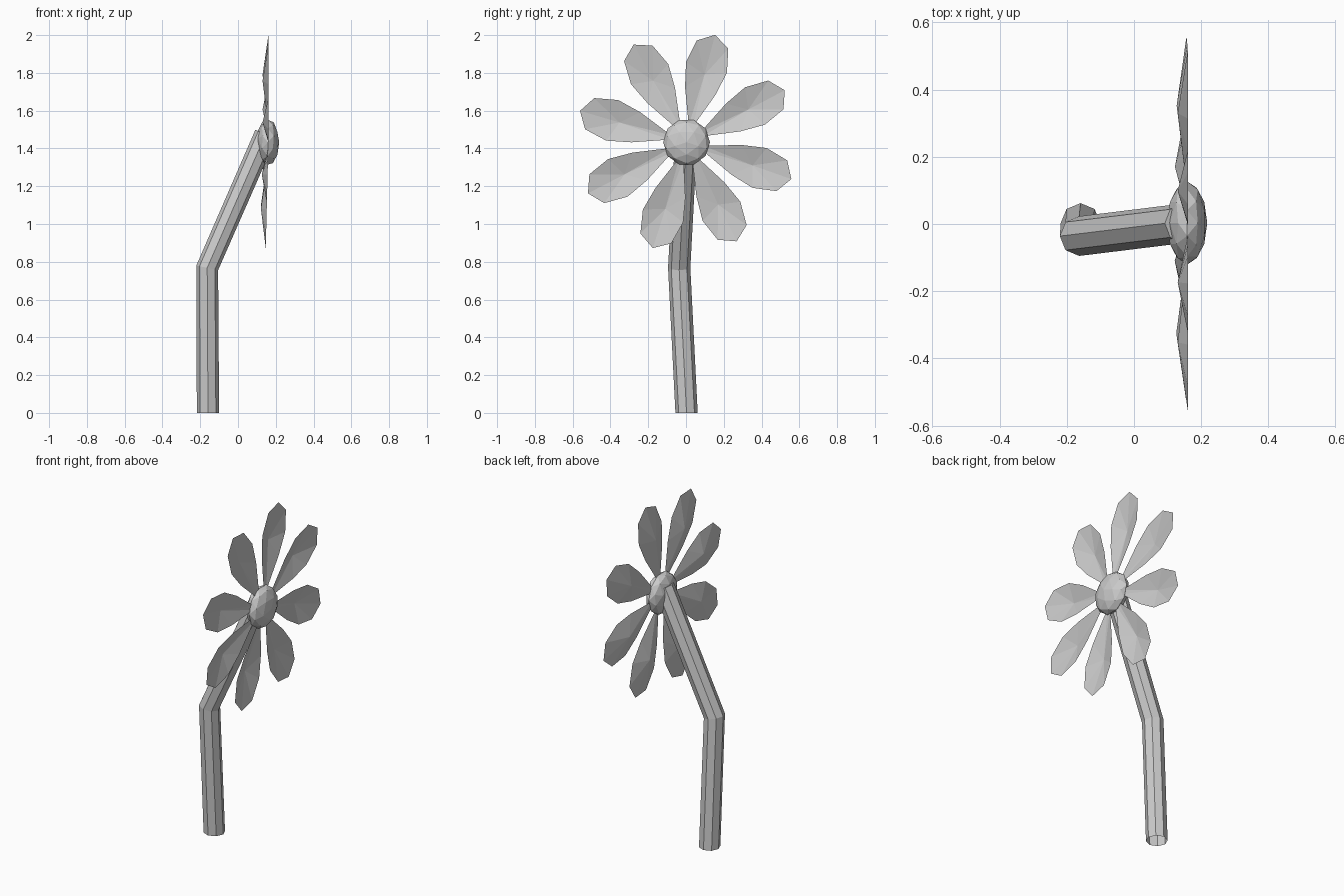
import bpy
from math import sin, cos, radians, pi
from mathutils import Matrix

if "Cube" in bpy.data.objects:
    bpy.data.objects.remove(bpy.data.objects["Cube"])

HUB = (0.158, 0.003, 1.433)


def make(name, verts, faces):
    mesh = bpy.data.meshes.new(name)
    mesh.from_pydata(verts, [], faces)
    obj = bpy.data.objects.new(name, mesh)
    bpy.context.collection.objects.link(obj)
    return obj


# Stem: octagonal tube, open at the ground, bent halfway (centre, tilt)
SIDES, R = 8, 0.059
rings = [((-0.159, 0.003, 0), 0), ((-0.163, -0.036, 0.768), 12), ((0.146, 0.002, 1.475), 23.5)]
verts = []
for (x, y, z), tilt in rings:
    a = radians(tilt)
    for k in range(SIDES):
        t = 2 * pi * k / SIDES
        verts.append((x + R * cos(t) * cos(a), y + R * sin(t), z - R * cos(t) * sin(a)))
faces = [(i * SIDES + k, i * SIDES + (k + 1) % SIDES,
          (i + 1) * SIDES + (k + 1) % SIDES, (i + 1) * SIDES + k)
         for i in range(len(rings) - 1) for k in range(SIDES)]
faces.append(tuple(range(2 * SIDES, 3 * SIDES)))
make("stem", verts, faces)

# Flower centre: flattened faceted ball facing +x
bpy.ops.mesh.primitive_ico_sphere_add(subdivisions=2, radius=1)
hub = bpy.context.object
hub.name = "flower_centre"
hub.data.transform(Matrix.Translation(HUB) @ Matrix.Diagonal((0.06, 0.124, 0.124, 1))
                   @ Matrix.Rotation(pi / 2, 4, 'Y'))

# Petals: cupped sheets, outline as (distance from centre, half width)
half = [(0.09, 0.012), (0.28, 0.083), (0.41, 0.112), (0.535, 0.086)]
outline = half + [(0.588, 0)] + [(r, -w) for r, w in reversed(half)]
angles = [14.9, 62.1, 109.4, 153.2, 197.7, 242.6, 286.4, 331.5]  # clockwise from up
for n, deg in enumerate(angles):
    a = radians(deg)

    def place(r, w, depth):
        dy, dz = r * sin(a) + w * cos(a), r * cos(a) - w * sin(a)
        return (0.161 - depth + 0.025 * min(dz, 0), HUB[1] + dy, HUB[2] + dz)

    verts = [place(r, w, 0) for r, w in outline] + [place(0.37, 0, 0.031)]
    c = len(outline)
    make(f"petal_{n + 1}", verts, [(k, c, (k + 1) % c) for k in range(c)])
